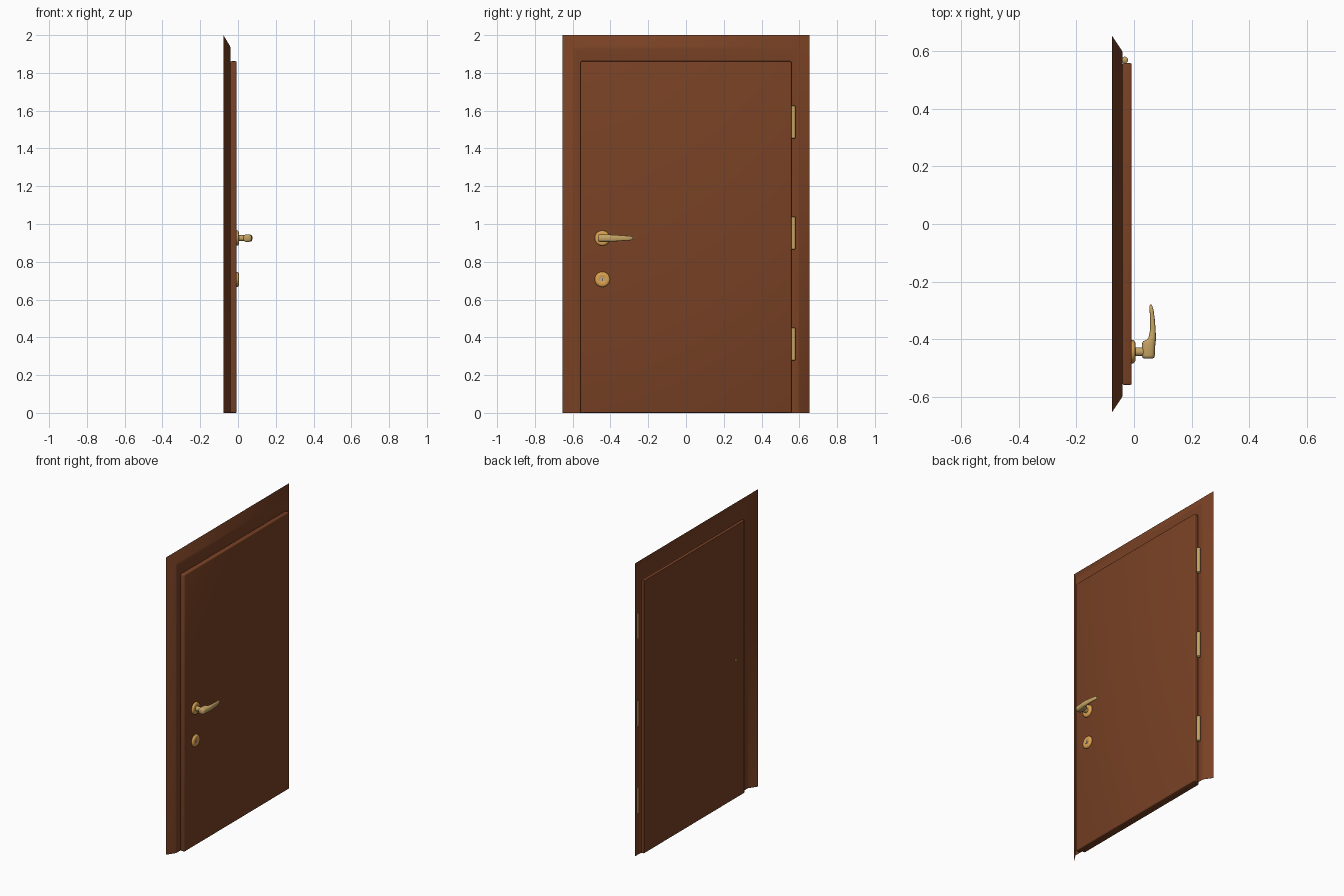
import bpy, bmesh, math
from mathutils import Vector

if "Cube" in bpy.data.objects:
    bpy.data.objects.remove(bpy.data.objects["Cube"])


def material(name, rgb):
    m = bpy.data.materials.new(name)
    m.diffuse_color = (*rgb, 1)
    m.use_nodes = True
    m.node_tree.nodes["Principled BSDF"].inputs["Base Color"].default_value = m.diffuse_color
    return m


WOOD = material("wood", (0.19, 0.053, 0.018))
BRASS = material("brass", (0.70, 0.36, 0.08))
PALE = material("pale_brass", (0.56, 0.37, 0.13))
STEEL = material("steel", (0.5, 0.4, 0.3))
DARK = material("dark", (0.03, 0.02, 0.015))


def finish(bm, name, mat, angle=40):
    bmesh.ops.recalc_face_normals(bm, faces=bm.faces)
    me = bpy.data.meshes.new(name)
    bm.to_mesh(me)
    bm.free()
    ob = bpy.data.objects.new(name, me)
    bpy.context.collection.objects.link(ob)
    me.materials.append(mat)
    bpy.ops.object.select_all(action='DESELECT')
    ob.select_set(True)
    bpy.context.view_layer.objects.active = ob
    bpy.ops.object.shade_smooth_by_angle(angle=math.radians(angle))
    return ob


def loft(name, rings, mat, closed=True, caps=True, angle=40):
    """Bridge successive rows of points with quads."""
    bm = bmesh.new()
    rows = [[bm.verts.new(p) for p in r] for r in rings]
    n = len(rows[0])
    for a, b in zip(rows, rows[1:]):
        for i in range(n if closed else n - 1):
            j = (i + 1) % n
            bm.faces.new((a[i], a[j], b[j], b[i]))
    if closed and caps:
        bm.faces.new(rows[0])
        bm.faces.new(rows[-1])
    return finish(bm, name, mat, angle)


def turned(name, y, z, profile, mat, n=32):
    """Turned part around an axis along x; profile is (x, radius)."""
    rings = [[(x, y + r * math.cos(2 * math.pi * i / n), z + r * math.sin(2 * math.pi * i / n))
              for i in range(n)] for x, r in profile]
    return loft(name, rings, mat)


def box(name, lo, hi, mat, bevel=0.0):
    bm = bmesh.new()
    bmesh.ops.create_cube(bm, size=1)
    lo, hi = Vector(lo), Vector(hi)
    for v in bm.verts:
        v.co = Vector([(lo[k] + hi[k]) / 2 + v.co[k] * (hi[k] - lo[k]) for k in range(3)])
    if bevel:
        bmesh.ops.bevel(bm, geom=bm.edges[:], offset=bevel, segments=3, profile=0.5, affect='EDGES')
    return finish(bm, name, mat)


# Frame: open-backed casing swept up one side, across the top and down
# Profile: side inset, top inset, x
casing = [(0, 0, -0.077), (0.05, 0.055, -0.044), (0.057, 0.063, -0.0405),
          (0.07, 0.08, -0.0405), (0.114, 0.16, -0.0415), (0.119, 0.166, -0.045), (0.12, 0.167, -0.06)]
rings = []
for s, t, x in casing:
    w, h = 0.654 - s, 2.0 - t
    rings.append([(x, -w, 0), (x, -w, h), (x, w, h), (x, w, 0)])
loft("door_frame", rings, WOOD, closed=False, angle=50)

# Rebated door leaf
box("door_leaf", (-0.04, -0.558, 0), (-0.008, 0.558, 1.862), WOOD, 0.006)
box("door_leaf_back", (-0.06, -0.53, 0), (-0.036, 0.53, 1.83), WOOD)

# Hinges
for i, zc in enumerate((0.365, 0.952, 1.54)):
    r, n = 0.0115, 20
    prof = [(-0.088, 0.006), (-0.084, r), (0.084, r), (0.088, 0.006)]
    loft(f"hinge_{i + 1}", [[(-0.032 + q * math.cos(2 * math.pi * k / n),
                              0.569 + q * math.sin(2 * math.pi * k / n), zc + dz)
                             for k in range(n)] for dz, q in prof], PALE)

# Round plates for handle and lock
HY, HZ, LZ = -0.443, 0.925, 0.707
plate = [(-0.009, 0.04), (-0.002, 0.04), (0.002, 0.037), (0.005, 0.031), (0.005, 0.018), (0.003, 0.013)]
turned("handle_plate", HY, HZ, plate, BRASS)
turned("lock_plate", HY, LZ, plate, BRASS)
turned("lock_cylinder", HY, LZ, [(0, 0.012), (0.0045, 0.012)], STEEL)
box("key_slot", (0.003, HY - 0.0015, LZ - 0.008), (0.005, HY + 0.0015, LZ + 0.008), DARK)

# Handle neck and spindle end on the back
turned("handle_neck", HY, HZ, [(0, 0.016), (0.006, 0.0155), (0.034, 0.0155)], PALE)
turned("spindle_end", HY, HZ, [(-0.065, 0.008), (-0.064, 0.01), (-0.055, 0.01)], PALE, 16)

# Lever: rounded sections along y as (y, inner x, outer x, half height)
lever = [(-0.466, 0.033, 0.066, 0.012), (-0.463, 0.029, 0.070, 0.018), (-0.455, 0.028, 0.072, 0.02),
         (-0.415, 0.028, 0.074, 0.02), (-0.407, 0.031, 0.075, 0.0195), (-0.402, 0.042, 0.076, 0.0185),
         (-0.395, 0.050, 0.076, 0.018), (-0.365, 0.056, 0.075, 0.0165), (-0.33, 0.056, 0.072, 0.014),
         (-0.30, 0.054, 0.068, 0.012), (-0.285, 0.053, 0.064, 0.010), (-0.280, 0.056, 0.061, 0.005)]


def sq(v):
    return math.copysign(abs(v) ** 0.7, v)


rings = []
for y, x0, x1, h in lever:
    rings.append([((x0 + x1) / 2 + (x1 - x0) / 2 * sq(math.cos(2 * math.pi * k / 24)), y,
                   HZ + h * sq(math.sin(2 * math.pi * k / 24))) for k in range(24)])
loft("handle_lever", rings, PALE, angle=60)
